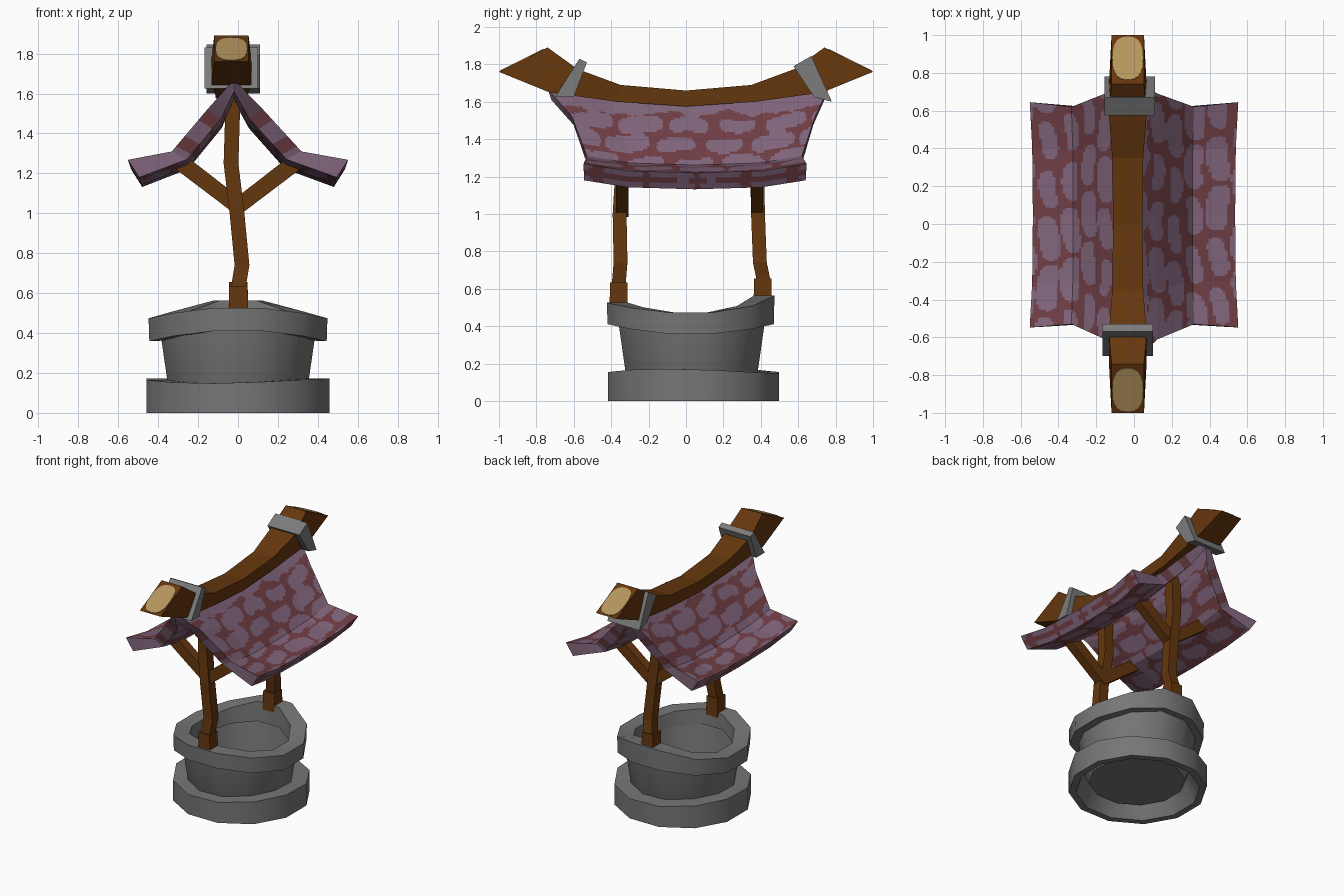
import bpy, bmesh, math
from mathutils import Vector

if "Cube" in bpy.data.objects:
    bpy.data.objects.remove(bpy.data.objects["Cube"])


def material(name, rgb):
    m = bpy.data.materials.new(name)
    m.diffuse_color = (*rgb, 1)
    m.use_nodes = True
    m.node_tree.nodes["Principled BSDF"].inputs["Base Color"].default_value = m.diffuse_color
    return m


STONE = material("grey stone", (0.185, 0.182, 0.182))
METAL = material("light grey collar", (0.20, 0.20, 0.20))
WOOD = material("brown wood", (0.13, 0.038, 0.004))
CUT = material("pale cut wood", (0.46, 0.30, 0.11))
PURPLE = material("purple shingle", (0.22, 0.13, 0.20))
RED = material("dark red gap", (0.16, 0.048, 0.058))


def make(name, verts, faces, mats, indices=None, smooth=False):
    mesh = bpy.data.meshes.new(name)
    mesh.from_pydata([tuple(v) for v in verts], [], faces)
    for m in mats:
        mesh.materials.append(m)
    if indices:
        for p, i in zip(mesh.polygons, indices):
            p.material_index = i
    bm = bmesh.new()
    bm.from_mesh(mesh)
    bmesh.ops.recalc_face_normals(bm, faces=bm.faces[:])
    bm.to_mesh(mesh)
    bm.free()
    ob = bpy.data.objects.new(name, mesh)
    bpy.context.collection.objects.link(ob)
    if smooth:
        bpy.ops.object.select_all(action='DESELECT')
        bpy.context.view_layer.objects.active = ob
        ob.select_set(True)
        bpy.ops.object.shade_smooth_by_angle(angle=math.radians(40))
    return ob


def loft(name, sections, mat):
    """Join four-cornered sections into a closed bar."""
    verts = [p for s in sections for p in s]
    faces = [(3, 2, 1, 0), tuple(len(verts) - 4 + i for i in range(4))]
    for k in range(len(sections) - 1):
        for i in range(4):
            j = (i + 1) % 4
            faces.append((4*k + i, 4*k + j, 4*k + 4 + j, 4*k + 4 + i))
    return make(name, verts, faces, [mat])


def square(x, y, z, h):
    return [(x - h, y - h, z), (x + h, y - h, z), (x + h, y + h, z), (x - h, y + h, z)]


def lathe(name, profile, cy, warp, closed=True, n=12):
    """Turn an (r, z) profile about a vertical axis, lifting z by warp(angle, z)."""
    m = len(profile)
    verts, faces = [], []
    for i in range(n):
        a = 2 * math.pi * (i + 0.5) / n
        for r, z in profile:
            verts.append((r * math.cos(a), cy + r * math.sin(a), z + warp(a, z)))
    for i in range(n):
        j = (i + 1) % n
        for k in range(m if closed else m - 1):
            l = (k + 1) % m
            faces.append((i*m + k, j*m + k, j*m + l, i*m + l))
    if not closed:
        faces.append(tuple(i*m for i in range(n)))
        faces.append(tuple(i*m + m - 1 for i in range(n)))
    return make(name, verts, faces, [STONE], smooth=True)


# Stone well: foot ring, tapered wall with floor, saddle-shaped rim
lathe("base_ring", [(0.474, 0), (0.474, 0.16), (0.34, 0.16), (0.425, 0)], 0.04,
      lambda a, z: 0.012 * math.sin(2*a + 2.2) if z > 0 else 0)
lathe("well_wall", [(0.33, 0.07), (0.365, 0.15), (0.405, 0.42), (0.36, 0.42), (0.32, 0.10)],
      0.03, lambda a, z: 0, closed=False)
lathe("well_rim", [(0.46, 0.355), (0.464, 0.47), (0.35, 0.47), (0.345, 0.36)], 0.025,
      lambda a, z: 0.06 * math.sin(a)**2 + (0.045 * max(0, math.sin(a))**5 if z > 0.4 else 0))

# Crooked posts, their feet and the braces
post_x = [(0.54, 0.0), (0.62, 0.0), (0.74, 0.02), (1.0, -0.005), (1.25, -0.035), (1.57, -0.025)]
for side, foot_y, ys in (("front", -0.36, (-0.36, -0.36, -0.35, -0.355, -0.34, -0.34)),
                         ("back", 0.41, (0.41, 0.42, 0.395, 0.385, 0.38, 0.38))):
    loft(side + "_post", [square(x, y, z, 0.037) for (z, x), y in zip(post_x, ys)], WOOD)
    dz = 0.02 if foot_y > 0 else 0
    loft(side + "_post_foot", [square(0.002, foot_y, 0.495 + dz, 0.049),
                               square(0.002, foot_y, 0.635 + dz, 0.046)], WOOD)
    y = ys[4]
    for s, word in ((-1, "left"), (1, "right")):
        loft(f"{side}_{word}_brace",
             [[(x, y - 0.033, z), (x, y + 0.033, z), (x2, y + 0.033, z2), (x2, y - 0.033, z2)]
              for x, z, x2, z2 in ((0, 0.985, 0, 1.085),
                                   (s*0.33, 1.235, s*0.245, 1.275))], WOOD)

# Sagging ridge beam: (bottom y, z, top y, z, centre x, half width)
CX = -0.033
half = [(1.0, 1.76, 0.74, 1.89, 0.086), (0.73, 1.65, 0.58, 1.775, 0.10),
        (0.37, 1.60, 0.35, 1.69, 0.082)]
beam = [(-a, b, -c, d, w) for a, b, c, d, w in half] + [(0, 1.575, 0, 1.66, 0.078)]
beam += half[::-1]
loft("ridge_beam", [[(CX - w, a, b), (CX + w, a, b), (CX + w, c, d), (CX - w, c, d)]
                    for a, b, c, d, w in beam], WOOD)

# Pale cut wood on both slanted beam ends
for s, word in ((-1, "front"), (1, "back")):
    lo, hi = Vector((CX, s*1.0, 1.76)), Vector((CX, s*0.74, 1.89))
    up = (hi - lo) / 2
    normal = Vector((0, s * 0.13, 0.26)).normalized()
    pts = []
    for i in range(20):
        a = 2 * math.pi * i / 20
        c, d = (math.copysign(abs(f)**0.75, f) for f in (math.cos(a), math.sin(a)))
        pts.append((lo + hi)/2 + up * (0.88*d - 0.05) + Vector((0.08*c, 0, 0)))
    n = len(pts)
    verts = [p - normal*0.002 for p in pts] + [p + normal*0.004 for p in pts]
    faces = [tuple(range(n)), tuple(range(n, 2*n))]
    faces += [(i, (i+1) % n, n + (i+1) % n, n + i) for i in range(n)]
    make(word + "_cut_end", verts, faces, [CUT])

# Tapered collars around the beam
for word, x0, x1, q in (
        ("front", -0.167, 0.10, ((-0.70, 1.625), (-0.60, 1.625), (-0.53, 1.81), (-0.57, 1.83))),
        ("back", -0.157, 0.11, ((0.78, 1.60), (0.685, 1.625), (0.575, 1.79), (0.67, 1.845)))):
    loft(word + "_collar", [[(x, y, z) for y, z in q] for x in (x0, x1)], METAL)

# Roof: rows from ridge to eave as (x, y min, y max, z at the ends)
outer = [(0.0, -0.74, 0.76, 1.67), (0.14, -0.61, 0.69, 1.52),
         (0.325, -0.53, 0.62, 1.31), (0.552, -0.548, 0.645, 1.268)]
inner = [(0.0, -0.72, 0.74, 1.61), (0.07, -0.60, 0.68, 1.475),
         (0.25, -0.53, 0.62, 1.27), (0.495, -0.545, 0.64, 1.18)]
DIST = [0.0, 0.20, 0.47, 0.70]      # slope distance at each row
NV, NE, NU = 16, 6, 150


def half_rows(rows, sx):
    """Subdivided rows, ridge to eave, each (x, y min, y max, z, slope distance)."""
    out = []
    for k in range(3):
        for i in range(NV):
            f = i / NV
            p = [a + (b - a)*f for a, b in zip(rows[k] + (DIST[k],), rows[k+1] + (DIST[k+1],))]
            out.append(p)
    out.append(list(rows[3]) + [DIST[3]])
    return [[p[0]*sx - 0.02*(1 - p[4]/0.7)] + p[1:] for p in out]


def across(rows):
    return half_rows(rows, -1)[::-1] + half_rows(rows, 1)[1:]


def eave(a, b):
    out = []
    for i in range(1, NE):
        f = i / NE
        p = [u + (v - u)*f for u, v in zip(a, b)]
        p[4] += 0.13 * (0.5 - abs(f - 0.5)) * 2
        out.append(p)
    return out


def lift(t):
    t = abs(t)
    return t / 0.6 * 0.22 if t < 0.6 else 0.22 + (t - 0.6) / 0.4 * 0.78


def shingle(s, y, side):
    """0 on a rounded purple shingle, 1 in the dark red gaps."""
    if s < 0.11 + 0.03*math.sin(y*17 + side) + 0.02*math.sin(y*41):
        return 0
    row = math.floor(s / 0.135)
    u = y / 0.26 + 0.5*row + 0.3*math.sin(row*5.1 + side)
    cell = math.floor(u)
    h = math.sin(row*12.9 + cell*7.7 + side*3.1)
    du = (u - cell - 0.5) / (0.42 + 0.05*h)
    dv = (s / 0.135 - row - 0.5 + 0.1*math.sin(u*5 + h*3)) / (0.40 + 0.07*h)
    return 0 if abs(du)**3 + abs(dv)**3 < 1 else 1


top, under = across(outer), across(inner)[::-1]
ring = top + eave(top[-1], under[0]) + under + eave(under[-1], top[0])
R, T = len(ring), len(top)
verts, faces, paint = [], [], []
for j in range(NU + 1):
    t = 2*j/NU - 1
    sag = 1 - lift(t)
    for x, y0, y1, z, s in ring:
        verts.append((x*(1 - 0.03*sag), y0 + (y1 - y0)*j/NU, z - 0.048*sag))
for j in range(NU):
    for i in range(R):
        k = (i + 1) % R
        faces.append((j*R + i, j*R + k, (j+1)*R + k, (j+1)*R + i))
        y = sum(verts[v][1] for v in faces[-1]) / 4
        paint.append(shingle((ring[i][4] + ring[k][4])/2, y, 1 if ring[i][0] > 0 else 4))
# End faces between the outer and inner layers, mostly purple
opp = lambda i: T + NE - 1 + (T - 1 - i)
for base in (0, NU*R):
    for i in range(T - 1):
        faces.append(tuple(base + v for v in (i, i + 1, opp(i + 1), opp(i))))
        s = (top[i][4] + top[i+1][4]) / 2
        paint.append(1 if 0.20 < s < 0.27 or 0.37 < s < 0.44 else 0)
    faces.append(tuple(base + v for v in range(T - 1, T + NE)))
    faces.append(tuple(base + v % R for v in range(opp(0), R + 1)))
    paint += [0, 0]
make("shingle_roof", verts, faces, [PURPLE, RED], paint)
